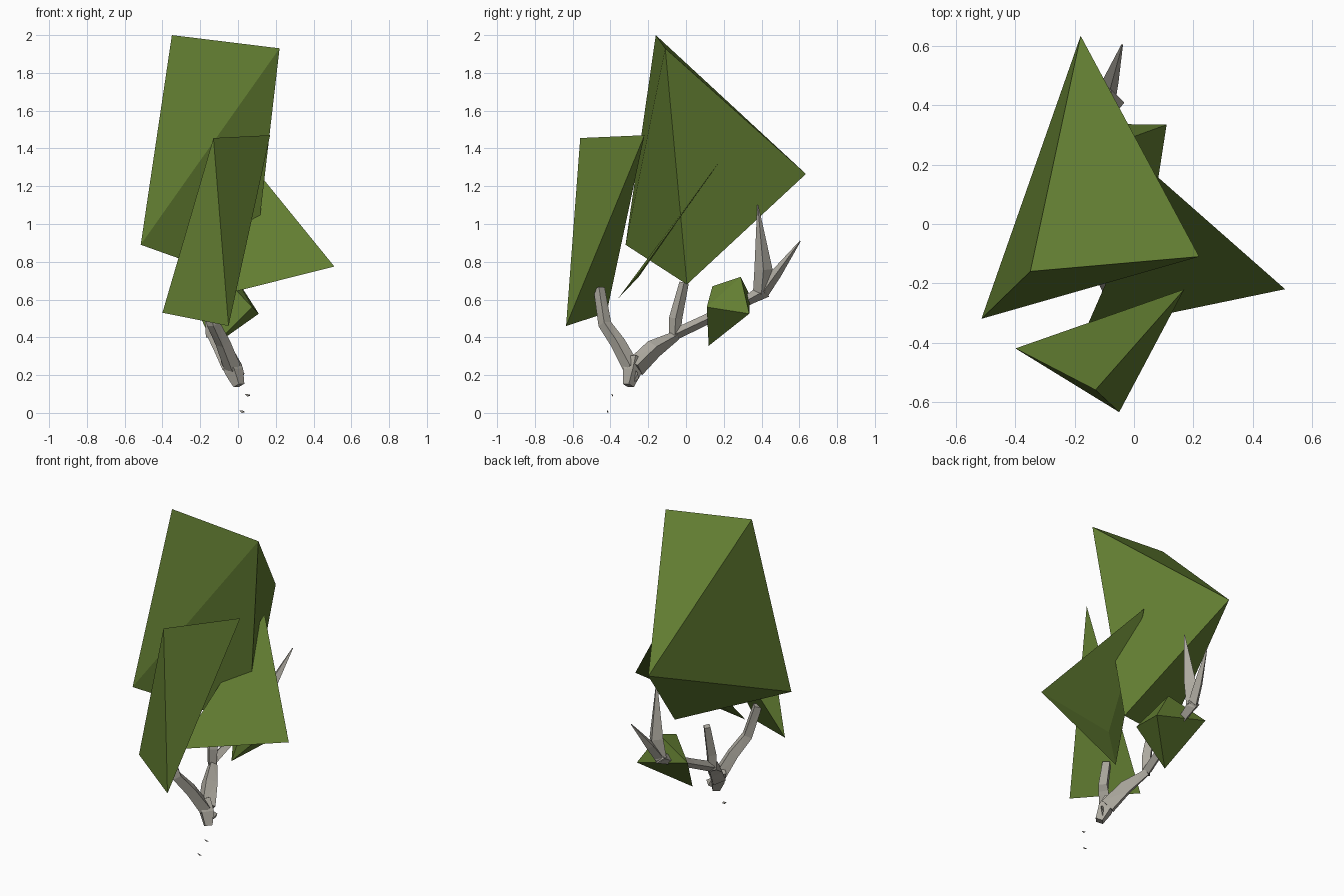
import bpy, bmesh, math
from mathutils import Vector

cube = bpy.data.objects.get("Cube")
if cube:
    bpy.data.objects.remove(cube, do_unlink=True)


def material(name, rgb):
    m = bpy.data.materials.new(name)
    m.use_nodes = True
    col = (*rgb, 1)
    m.diffuse_color = col
    m.node_tree.nodes["Principled BSDF"].inputs["Base Color"].default_value = col
    return m


leaf = material("leaf green", (0.125, 0.21, 0.032))
bark = material("pale grey bark", (0.42, 0.40, 0.35))


def finish(bm, name, mat):
    bmesh.ops.recalc_face_normals(bm, faces=bm.faces)
    mesh = bpy.data.meshes.new(name)
    bm.to_mesh(mesh)
    bm.free()
    mesh.materials.append(mat)
    bpy.context.collection.objects.link(bpy.data.objects.new(name, mesh))


def hull(name, mat, points):
    """Faceted lump wrapped around a few corner points."""
    bm = bmesh.new()
    for p in points:
        bm.verts.new(p)
    bmesh.ops.convex_hull(bm, input=bm.verts)
    finish(bm, name, mat)


def branch(name, path, radii, sides=4):
    """Tapered angular limb along a path."""
    bm = bmesh.new()
    pts = [Vector(p) for p in path]
    rings = []
    for i, (p, r) in enumerate(zip(pts, radii)):
        axis = (pts[min(i + 1, len(pts) - 1)] - pts[max(i - 1, 0)]).normalized()
        u = axis.cross(Vector((1, 0, 0))).normalized()
        v = axis.cross(u)
        angles = [math.tau * k / sides for k in range(sides)]
        rings.append([bm.verts.new(p + r * (u * math.cos(a) + v * math.sin(a))) for a in angles])
    for a, b in zip(rings, rings[1:]):
        for k in range(sides):
            n = (k + 1) % sides
            bm.faces.new((a[k], a[n], b[n], b[k]))
    bm.faces.new(rings[0])
    bm.faces.new(rings[-1])
    bmesh.ops.triangulate(bm, faces=bm.faces)
    finish(bm, name, bark)


# Foliage masses
hull("main_foliage", leaf, [(-.35, -.16, 2), (.22, -.11, 1.93), (-.18, .635, 1.265),
                            (-.515, -.32, .89), (.075, .005, .68)])
hull("front_foliage", leaf, [(-.13, -.56, 1.455), (.17, -.22, 1.47),
                             (-.4, -.42, .53), (-.05, -.635, .46)])
hull("side_foliage", leaf, [(.51, -.22, .775), (.067, .17, 1.32),
                            (-.165, -.36, .605), (-.02, -.25, .72)])
hull("back_foliage", leaf, [(.11, .335, .525), (-.13, .12, .355), (-.015, .29, .72),
                            (-.03, .14, .67), (.075, .11, .56), (-.25, .34, .62)])

# Trunk and limbs
branch("trunk", [(.005, -.305, .145), (-.02, -.285, .22), (-.05, -.27, .29)],
       [.03, .05, .045])
branch("front_limb", [(-.03, -.29, .24), (-.08, -.36, .37), (-.13, -.43, .47), (-.18, -.46, .66)],
       [.045, .04, .035, .03])
branch("rear_limb", [(-.03, -.27, .24), (-.08, -.17, .34), (-.14, -.05, .41)],
       [.055, .05, .025])
branch("middle_limb", [(-.14, -.06, .4), (-.14, -.055, .5), (-.14, -.01, .69)],
       [.03, .035, .025])
branch("back_limb", [(-.14, -.05, .42), (-.12, .12, .5), (-.1, .35, .61), (-.1, .42, .65)],
       [.03, .028, .03, .04])
branch("upper_twig", [(-.1, .4, .64), (-.08, .41, .76), (-.06, .38, 1.1)],
       [.045, .048, .003])
branch("outer_twig", [(-.1, .4, .63), (-.08, .48, .74), (-.04, .605, .91)],
       [.035, .028, .003])

# Loose bark slivers near the ground
for i, (x, y, z) in enumerate([(.05, -.39, .09), (.02, -.415, .003)]):
    hull(f"bark_sliver_{i + 1}", bark, [(x - .015, y, z + .01), (x + .015, y + .005, z),
                                        (x + .012, y - .005, z + .008), (x, y, z - .003)])
hull("trunk_splinter", bark, [(.02, -.25, .18), (.035, -.255, .21),
                              (0, -.27, .23), (0, -.28, .16)])
